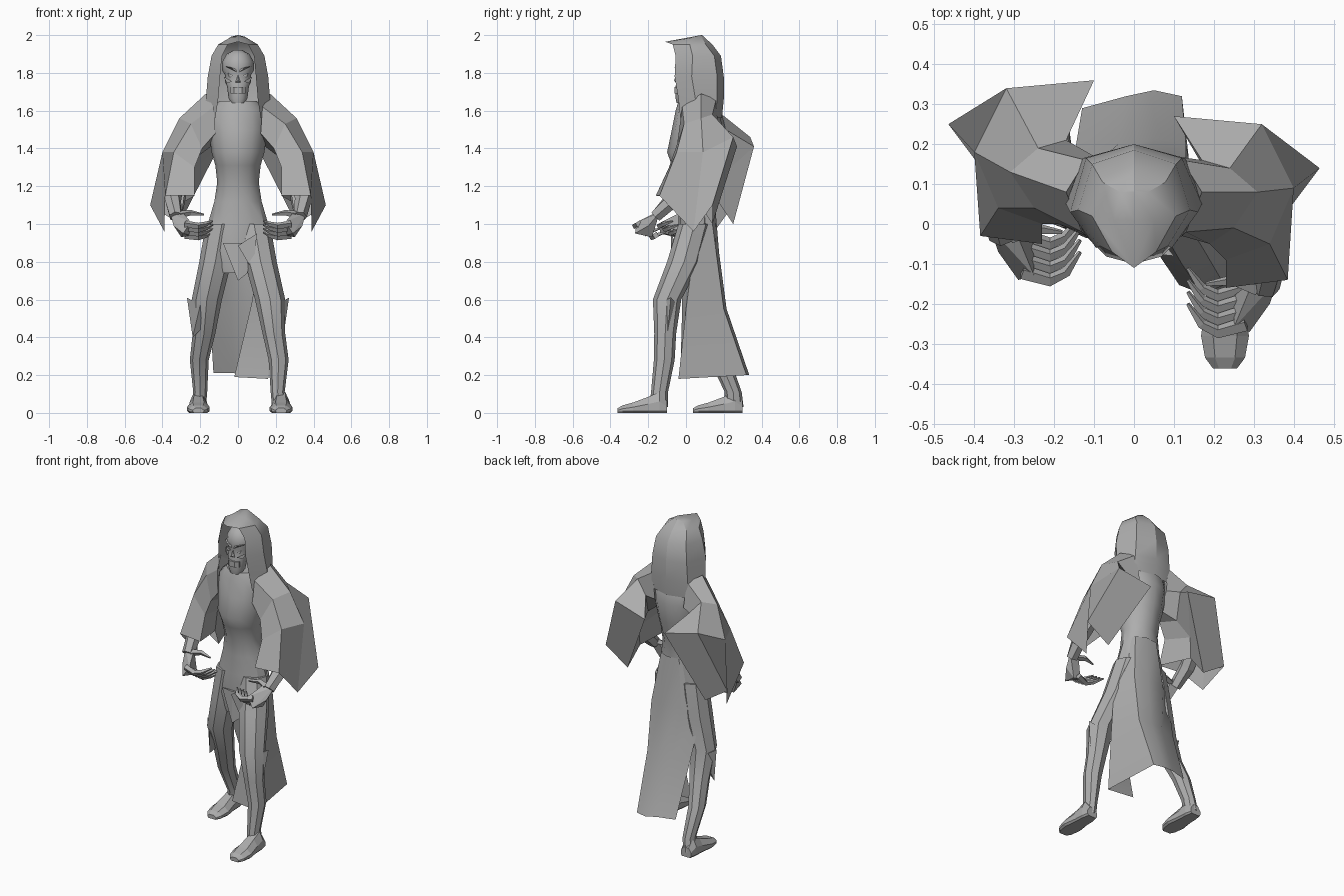
import bpy, bmesh, math
from mathutils import Vector

grey = bpy.data.materials.new("plain grey")
grey.diffuse_color = (0.42, 0.42, 0.42, 1)


def finish(name, bm, smooth=None):
    bmesh.ops.remove_doubles(bm, verts=bm.verts, dist=0.0005)
    bmesh.ops.recalc_face_normals(bm, faces=bm.faces)
    me = bpy.data.meshes.new(name)
    bm.to_mesh(me)
    bm.free()
    me.materials.append(grey)
    ob = bpy.data.objects.new(name, me)
    bpy.context.collection.objects.link(ob)
    if smooth:
        bpy.ops.object.select_all(action='DESELECT')
        ob.select_set(True)
        bpy.context.view_layer.objects.active = ob
        bpy.ops.object.shade_smooth_by_angle(angle=math.radians(smooth))
    return ob


def loft(name, rings, closed=True, caps=(True, True), smooth=None):
    """Skin a list of equal-length point rings."""
    bm = bmesh.new()
    vs = [[bm.verts.new(p) for p in r] for r in rings]
    n = len(rings[0])
    for a, b in zip(vs, vs[1:]):
        for i in range(n if closed else n - 1):
            j = (i + 1) % n
            bm.faces.new((a[i], a[j], b[j], b[i]))
    if closed and caps[0]:
        bm.faces.new(vs[0])
    if closed and caps[1]:
        bm.faces.new(vs[-1])
    return finish(name, bm, smooth)


def oval(z, cx, cy, rx, ry, n=12):
    return [(cx + rx * math.sin(2 * math.pi * i / n),
             cy - ry * math.cos(2 * math.pi * i / n), z) for i in range(n)]


def hull(name, pts):
    bm = bmesh.new()
    for p in pts:
        bm.verts.new(p)
    bmesh.ops.convex_hull(bm, input=bm.verts)
    return finish(name, bm)


def limb(name, path, radii, n=5):
    """Tapered tube along a path."""
    pts = [Vector(p) for p in path]
    rings = []
    for i, p in enumerate(pts):
        d = (pts[min(i + 1, len(pts) - 1)] - pts[max(i - 1, 0)]).normalized()
        u = d.cross(Vector((0.1, 0.3, 1))).normalized()
        v = d.cross(u)
        rings.append([p + radii[i] * (math.cos(2 * math.pi * k / n) * u +
                                      math.sin(2 * math.pi * k / n) * v) for k in range(n)])
    return loft(name, rings)


# Torso of the robe
torso = [(1.65, 0, .055, .10, .095), (1.60, 0, .06, .15, .115), (1.50, 0, .06, .155, .135),
         (1.38, 0, .04, .14, .14), (1.31, 0, .045, .12, .12), (1.22, 0, .05, .11, .095),
         (1.12, 0, .05, .125, .09), (1.0, 0, .05, .16, .09), (.86, 0, .045, .175, .09),
         (.74, 0, .05, .12, .08)]
loft("robe_torso", [oval(*r) for r in torso], smooth=35)

# Trailing skirt, open at the front
skirt = [[(-.115, .05, 1.15), (-.05, .14, 1.15), (.03, .15, 1.15), (.09, .12, 1.15), (.115, .05, 1.15), (.09, 0, 1.12)],
         [(-.18, .09, .85), (-.08, .165, .85), (.04, .175, .85), (.13, .16, .85), (.18, .04, .85), (.12, -.02, .85)],
         [(-.15, .17, .55), (-.04, .20, .55), (.05, .215, .55), (.13, .2, .55), (.17, 0, .55), (.07, -.02, .57)],
         [(-.13, .29, .21), (-.02, .32, .21), (.05, .335, .2), (.12, .32, .2), (.16, -.04, .18), (-.02, -.03, .19)]]
loft("robe_tail", skirt, closed=False, smooth=25)

# Pointed loincloth
hull("front_flap", [(-.08, -.045, .9), (.08, -.045, .9), (0, -.06, .70), (0, -.06, .9), (.05, -.05, .74), (0, 0, .85)])
hull("front_fold", [(.10, -.08, .95), (0, -.07, .885), (.08, -.075, .75), (.06, -.03, .85)])

# Hood: mirrored half sections, open around the face, closed along the crown
hood = []
for z, ow, yf, w, yb in [(1.56, .12, -.03, .18, .19), (1.66, .105, -.04, .17, .2),
                         (1.78, .095, -.06, .16, .2), (1.89, .085, -.055, .14, .185),
                         (1.95, .055, -.07, .105, .14)]:
    half = [(ow, yf, z), (w, yf + .09, z), (w * .75, yb - .035, z)]
    hood.append(half + [(0, yb, z)] + [(-x, y, h) for x, y, h in reversed(half)])
for k in (1, 0):
    top = [(0, -.11, 1.965), (.05 * k, .01, 1.987 - .005 * k), (.035 * k, .08, 2.0 - .008 * k)]
    hood.append(top + [(0, .087, 2.0 - .002 * k)] + [(-x, y, h) for x, y, h in reversed(top)])
loft("hood", hood, closed=False, smooth=30)

# Skull with jaw, brow, eyes, nose and teeth
skull = [(1.64, 0, -.02, .035, .03), (1.665, 0, -.01, .05, .045), (1.73, 0, .0, .058, .055),
         (1.755, 0, .01, .07, .06), (1.79, 0, .03, .07, .078), (1.815, 0, .035, .085, .09),
         (1.86, 0, .04, .083, .092), (1.90, 0, .04, .06, .07), (1.922, 0, .04, .02, .03)]
loft("skull", [oval(*r) for r in skull], smooth=35)
hull("teeth", [(s * x, y, z) for s in (1, -1) for x, y in ((.02, -.062), (.04, -.045), (.04, -.02)) for z in (1.69, 1.725)])
hull("nose", [(0, -.05, 1.79), (.014, -.055, 1.75), (-.014, -.055, 1.75), (0, -.065, 1.76), (0, -.02, 1.76)])
for s in (1, -1):
    hull("brow", [(s * .008, -.055, 1.805), (s * .07, -.03, 1.835), (s * .04, -.06, 1.83),
                  (s * .01, -.05, 1.82), (s * .04, 0, 1.83)])
    hull("cheekbone", [(s * .03, -.06, 1.755), (s * .075, -.02, 1.78), (s * .06, -.035, 1.745), (s * .05, 0, 1.76)])
    hull("eye", [(s * .018, -.05, 1.785), (s * .055, -.042, 1.8), (s * .045, -.045, 1.775), (s * .035, -.02, 1.785)])

# Sleeves: same sections mirrored, the far arm swung back by a growing amount
sleeve = [[(.12, .16, 1.66), (.17, .08, 1.69), (.13, -.02, 1.62), (.12, -.03, 1.48), (.13, .08, 1.42), (.10, .17, 1.5)],
          [(.24, .14, 1.58), (.31, .08, 1.56), (.25, -.01, 1.53), (.19, -.05, 1.40), (.21, .08, 1.36), (.17, .16, 1.50)],
          [(.32, .25, 1.46), (.40, .09, 1.38), (.34, -.05, 1.38), (.23, -.09, 1.30), (.27, .09, 1.25), (.10, .27, 1.41)],
          [(.465, .14, 1.10), (.39, .04, .96), (.385, -.14, 1.15), (.23, -.16, 1.15), (.28, .06, 1.12), (.31, .14, 1.0)]]
swing = (0, .05, .09, .11)
for s, side in ((1, "left"), (-1, "right")):
    k = 0 if s > 0 else 1
    loft(side + "_sleeve", [[(s * x, y + k * d, z) for x, y, z in r] for r, d in zip(sleeve, swing)],
         caps=(True, False))

    def P(x, y, z):
        return (s * x, y + k * .13, z)

    # Forearm, palm, curled fingers and thumb
    limb(side + "_forearm", [P(.33, .04, 1.25), P(.345, -.07, 1.13), P(.33, -.16, 1.04)], [.05, .045, .035], 6)
    hull(side + "_palm", [P(.36, -.14, 1.06), P(.30, -.14, 1.07), P(.34, -.20, .99), P(.25, -.26, 1.01),
                          P(.29, -.27, .95), P(.30, -.18, .93), P(.25, -.18, .94)])
    for i in range(4):
        y, z = -.25 + .03 * i, 1.0 - .02 * i
        limb(side + "_finger", [P(.28, y, z), P(.21, y - .02, z - .01), P(.17, y, z), P(.135, y + .05, z + .015)],
             [.019, .017, .013, .005], 4)
    limb(side + "_thumb", [P(.31, -.16, 1.05), P(.25, -.14, 1.06), P(.18, -.15, 1.05)], [.02, .015, .005], 4)

    # Leg, boot flap and foot; the left one steps forward
    if s > 0:
        legs = [(1.0, .085, .045, .085, .085), (.8, .12, -.01, .085, .09), (.6, .17, -.10, .08, .075),
                (.42, .19, -.11, .06, .058), (.28, .215, -.115, .053, .055), (.11, .21, -.14, .037, .045),
                (.03, .22, -.145, .04, .05)]
        fx, fy, ky = .228, -.10, -.10
    else:
        legs = [(1.0, -.085, .05, .085, .085), (.8, -.12, .055, .085, .09), (.6, -.165, .06, .08, .075),
                (.42, -.18, .12, .06, .06), (.28, -.205, .18, .05, .055), (.11, -.2, .25, .037, .045),
                (.03, -.21, .255, .04, .05)]
        fx, fy, ky = -.21, .30, .06
    loft(side + "_leg", [oval(*r, n=8) for r in legs], smooth=30)
    hull(side + "_boot_flap", [(s * .27, ky + .02, .61), (s * .20, ky - .06, .57), (s * .20, ky + .06, .57),
                               (s * .24, ky, .40), (s * .19, ky, .45)])
    foot = []
    for dy, w, h in ((0, .035, .06), (.04, .045, .11), (.10, .048, .085), (.18, .06, .055), (.235, .05, .04), (.262, .03, .025)):
        y = fy - dy
        foot.append([(fx - w, y, .01), (fx - w, y, h * .55), (fx - w * .5, y, h), (fx + w * .5, y, h),
                     (fx + w, y, h * .55), (fx + w, y, .01), (fx + w * .8, y, 0), (fx - w * .8, y, 0)])
    loft(side + "_foot", foot)
